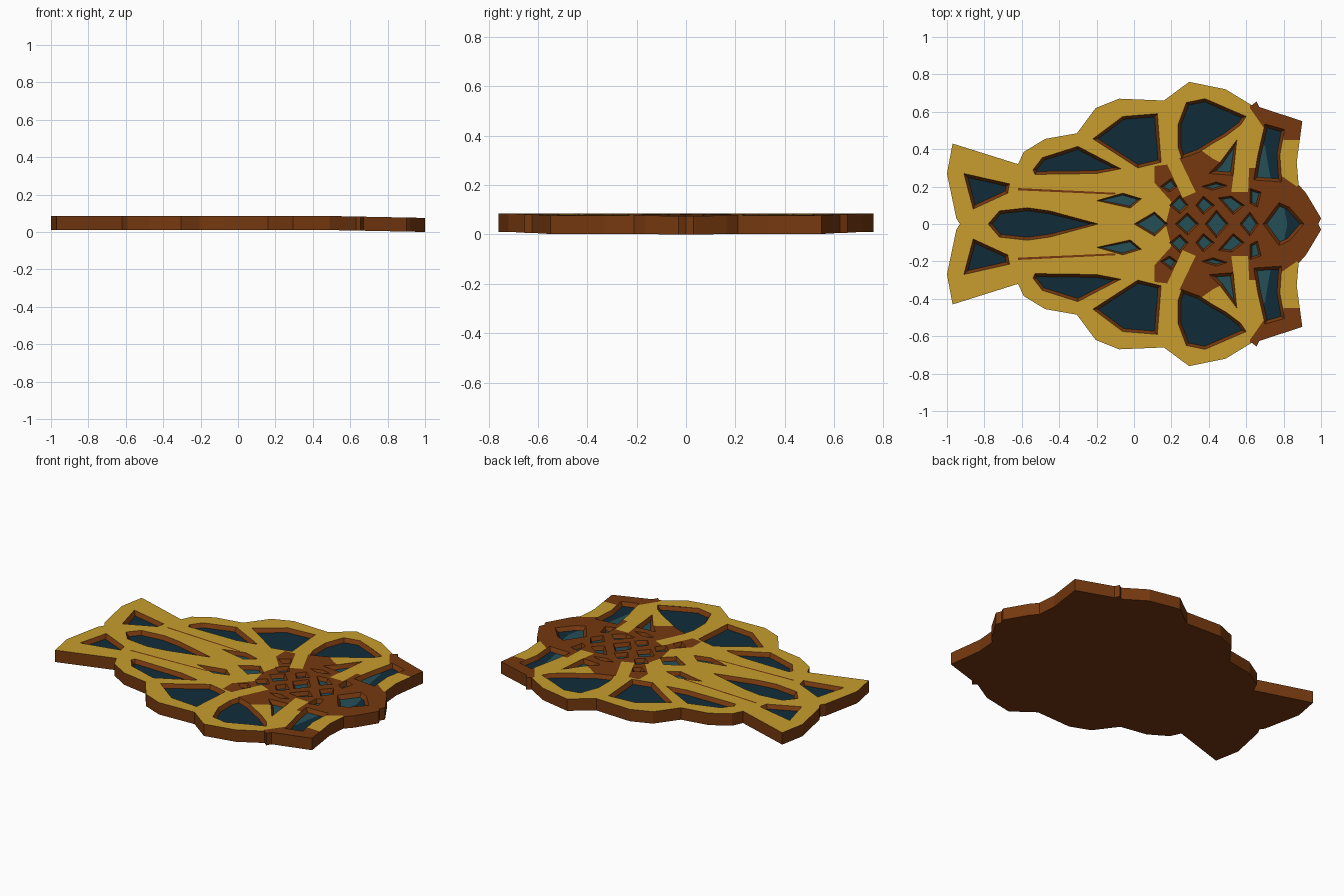
import bpy
from mathutils import Vector
from mathutils.geometry import delaunay_2d_cdt

if "Cube" in bpy.data.objects:
    bpy.data.objects.remove(bpy.data.objects["Cube"])

BOTTOM, FLOOR, TOP = 0.01, 0.062, 0.085


def material(name, rgb):
    m = bpy.data.materials.new(name)
    lin = [((c / 255 + 0.055) / 1.055) ** 2.4 for c in rgb]
    m.diffuse_color = (*lin, 1)
    m.use_nodes = True
    m.node_tree.nodes["Principled BSDF"].inputs["Base Color"].default_value = m.diffuse_color
    return m


MATS = [material("gold", (200, 157, 46)), material("brown", (118, 57, 15)),
        material("dark_teal", (16, 44, 58)), material("light_teal", (37, 79, 87))]
GOLD, BROWN, DARK, LIGHT = range(4)


def pairs(*n):
    return [(n[i], n[i + 1]) for i in range(0, len(n), 2)]


def ccw(p):
    area = sum(a[0] * b[1] - b[0] * a[1] for a, b in zip(p, p[1:] + p[:1]))
    return p if area > 0 else p[::-1]


def flip(p):
    return ccw([(x, -y) for x, y in p])


def both(polys):
    return [q for p in polys for q in (ccw(p), flip(p))]


def closed(half):
    """Complete a half profile across the centre line."""
    return ccw(half + [(x, -y) for x, y in reversed(half) if y > 1e-6])


def inset(p, d):
    out = []
    for i, b in enumerate(p):
        a, b, c = Vector(p[i - 1]), Vector(b), Vector(p[(i + 1) % len(p)])
        u, v = (b - a).normalized(), (c - b).normalized()
        n1, n2 = Vector((-u.y, u.x)), Vector((-v.y, v.x))
        m = (n1 + n2).normalized()
        out.append(tuple(b + m * min(d / max(m.dot(n1), 0.1), 2.5 * d)))
    return out


def lift(x, y, z):
    """The head end dips slightly."""
    return (x, y, z - 0.01 * min(1, max(0, (x - 0.5) / 0.5)))


def make(name, verts, faces, ids):
    me = bpy.data.meshes.new(name)
    me.from_pydata(verts, [], faces)
    for m in MATS:
        me.materials.append(m)
    me.polygons.foreach_set("material_index", ids)
    ob = bpy.data.objects.new(name, me)
    bpy.context.collection.objects.link(ob)


def flat(name, polys, z, rule, down=False):
    """Split overlapping polygons into triangles; rule picks colour or None."""
    pts, loops = [], []
    for p in polys:
        loops.append(list(range(len(pts), len(pts) + len(p))))
        pts += [Vector(q) for q in p]
    v, _, f, _, _, src = delaunay_2d_cdt(pts, [], loops, 1, 1e-5)
    faces, ids = [], []
    for tri, s in zip(f, src):
        c = rule(set(s))
        if c is not None:
            faces.append(list(tri)[::-1] if down else list(tri))
            ids.append(c)
    make(name, [lift(q.x, q.y, z) for q in v], faces, ids)


def walls(name, rings):
    """Bands between (lower loop, z, upper loop, z) rings."""
    verts, faces = [], []
    for lo, z0, hi, z1 in rings:
        n, o = len(lo), len(verts)
        verts += [lift(*p, z0) for p in lo] + [lift(*p, z1) for p in hi]
        faces += [(o + i, o + (i + 1) % n, o + n + (i + 1) % n, o + n + i) for i in range(n)]
    make(name, verts, faces, [BROWN] * len(faces))


# Outer silhouette
outline = closed(pairs(
    -.93, 0, -.95, .03, -1, .27, -.97, .43, -.62, .32, -.59, .385, -.475, .455,
    -.305, .485, -.205, .62, -.08, .67, .16, .66, .295, .76, .49, .72, .63, .635,
    .655, .655, .67, .625, .90, .55, .87, .33, .88, .21, .92, .165, .995, .04, 1, .03, .985, 0))

# Large pockets along the rim
tail = pairs(-.91, .27, -.665, .215, -.675, .165, -.86, .08)
shoulder = pairs(-.54, .29, -.49, .355, -.3, .415, -.07, .295, -.2, .27, -.53, .265)
wing = pairs(-.22, .455, -.06, .575, .125, .59, .145, .33, .02, .3)
crest = pairs(.235, .41, .235, .53, .28, .65, .38, .67, .6, .575, .57, .53,
              .49, .47, .42, .43, .35, .385, .255, .35)
cheek = pairs(.70, .535, .805, .505, .78, .37, .79, .225, .64, .235, .66, .36)
inner = pairs(.55, .45, .53, .26, .40, .27, .46, .33)
lens = closed(pairs(-.78, 0, -.72, .07, -.57, .087, -.45, .07, -.19, 0))
nose = closed(pairs(.69, 0, .775, .115, .83, .09, .91, 0))
big = both([tail, shoulder, wing, crest, cheek, inner]) + [lens, nose]

# Small lattice pockets in the middle
lattice = both([
    pairs(-.2, .125, -.06, .165, .04, .135, -.02, .085),
    pairs(.19, .10, .245, .155, .29, .10, .245, .055),
    pairs(.33, .10, .37, .15, .43, .10, .37, .05),
    pairs(.45, .14, .52, .15, .59, .10, .53, .05),
    pairs(.62, .11, .62, .19, .68, .17, .66, .09),
    pairs(.36, .20, .44, .225, .50, .205, .42, .18),
    pairs(.14, .20, .20, .245, .23, .20, .19, .17)])
lattice += [closed(pairs(a, 0, m, h, b, 0)) for a, m, b, h in
            ((0, .11, .18, .065), (.22, .285, .345, .06), (.38, .44, .505, .075), (.565, .62, .665, .065))]

holes = big + lattice
floors = [inset(p, .016) for p in big] + [inset(p, .01) for p in lattice]

# Colour regions on the top
head = closed(pairs(.17, 0, .2, .12, .11, .22, .11, .31, .2, .32, .27, .37, .35, .4, .42, .35,
                    .52, .3, .68, .3, .8, .25, .87, .2, .9, .22, 1.02, .05, 1.02, 0))
corner = pairs(.63, .7, .62, .62, .69, .52, .8, .5, .8, .45, .92, .45, .95, .6)
seam = pairs(-.62, .18, -.1, .157, -.1, .167, -.62, .192)
brown = [head] + both([corner, seam])
gold = both([pairs(.13, .42, .21, .42, .33, .17, .26, .14),
             pairs(.52, .17, .61, .17, .62, .4, .68, .53, .6, .56, .55, .4)])
bend = [[(.5, -.9), (1.1, -.9), (1.1, .9), (.5, .9)]]


def top_rule(s):
    nh, nb = 1 + len(holes), 1 + len(holes) + len(brown)
    if 0 not in s or any(1 <= i < nh for i in s):
        return None
    if any(nb <= i < nb + len(gold) for i in s):
        return GOLD
    return BROWN if any(nh <= i < nb for i in s) else GOLD


flat("rib_top", [outline] + holes + brown + gold + bend, TOP, top_rule)

# Pocket floors, lighter towards the middle
glow = closed(pairs(-.185, 0, -.22, .17, .05, .2, .3, .26, .5, .42, .58, .5, .7, .42,
                    .72, .3, .74, .2, .8, .1, .82, 0))
n = len(floors)
flat("pocket_floors", floors + [glow] + bend, FLOOR,
     lambda s: (LIGHT if n in s else DARK) if any(i < n for i in s) else None)

# Sloped pocket sides, outer edge and underside
walls("pocket_walls", [(f, FLOOR, h[:], TOP) for f, h in zip([p[::-1] for p in floors], [p[::-1] for p in holes])])
walls("outer_edge", [(outline, BOTTOM, outline, TOP)])
flat("underside", [outline] + bend, BOTTOM, lambda s: BROWN if 0 in s else None, True)
